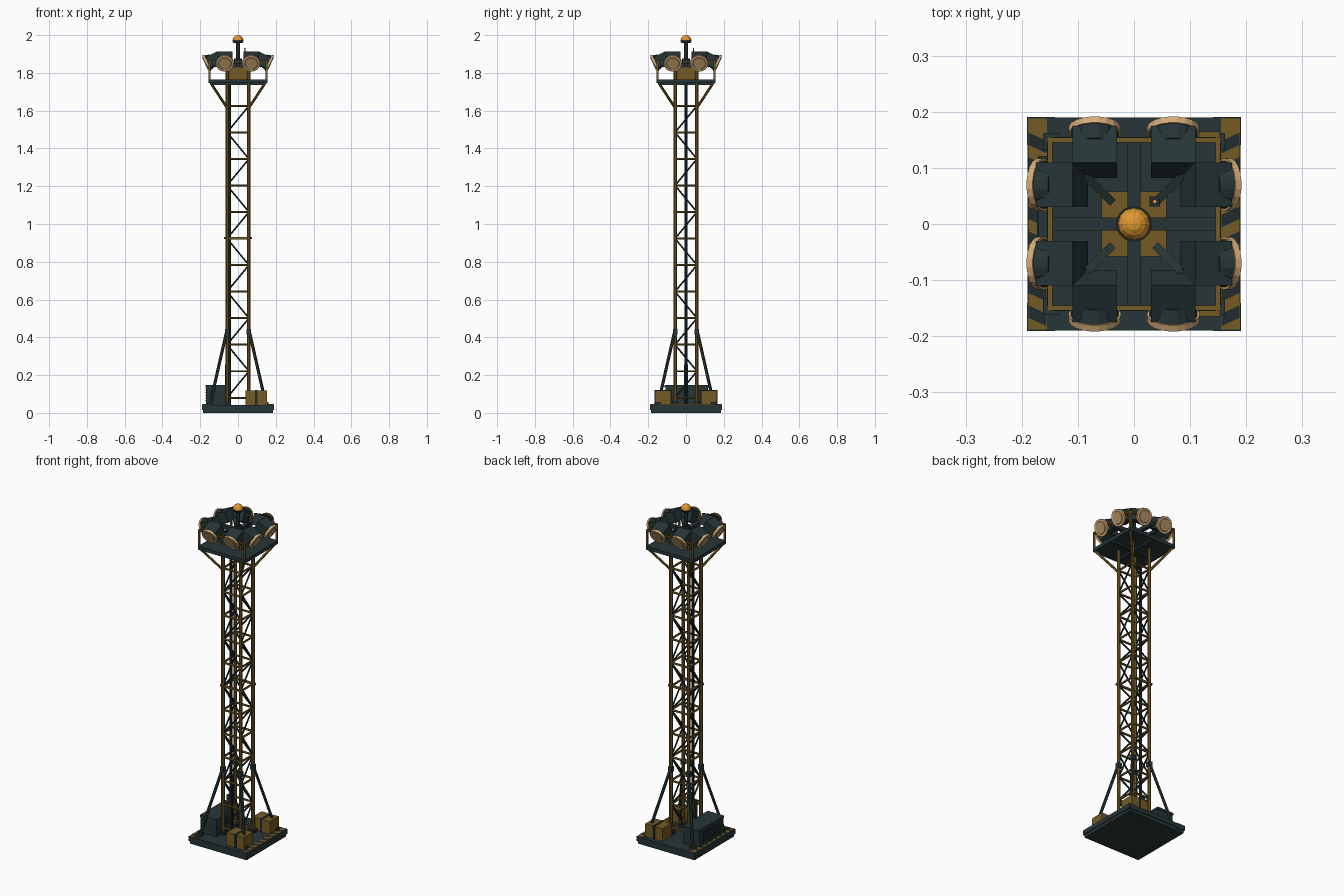
import bpy, bmesh, math
from mathutils import Vector, Matrix

if "Cube" in bpy.data.objects:
    bpy.data.objects.remove(bpy.data.objects["Cube"])


def material(name, r, g, b):
    m = bpy.data.materials.new(name)
    m.diffuse_color = (r, g, b, 1)
    m.use_nodes = True
    m.node_tree.nodes["Principled BSDF"].inputs["Base Color"].default_value = m.diffuse_color
    return m


DARK = material("dark slate", 0.020, 0.036, 0.038)
BLACK = material("dark brace steel", 0.014, 0.024, 0.027)
BROWN = material("ochre paint", 0.175, 0.105, 0.018)
LENS = material("lamp rim tan", 0.66, 0.41, 0.19)
GLASS = material("lamp glass", 0.46, 0.29, 0.13)
ORANGE = material("beacon orange", 0.75, 0.32, 0.03)


class Part:
    """Collects primitives into one named object."""
    def __init__(self, name, mat):
        self.name, self.mat, self.bm = name, mat, bmesh.new()

    def box(self, c, s, rot=None):
        m = Matrix.Translation(c) @ (rot or Matrix()) @ Matrix.Diagonal((*s, 1))
        bmesh.ops.create_cube(self.bm, size=1, matrix=m)
        return self

    def tube(self, a, b, r, n=8, r2=None):
        a, b = Vector(a), Vector(b)
        d = b - a
        rot = d.to_track_quat('Z', 'Y').to_matrix().to_4x4()
        spin = Matrix.Rotation(math.pi / n, 4, 'Z')
        bmesh.ops.create_cone(self.bm, cap_ends=True, segments=n, radius1=r,
                              radius2=r if r2 is None else r2, depth=d.length,
                              matrix=Matrix.Translation((a + b) / 2) @ rot @ spin)
        return self

    def poly(self, pts):
        self.bm.faces.new([self.bm.verts.new(p) for p in pts])
        return self

    def done(self, smooth=False):
        me = bpy.data.meshes.new(self.name)
        bmesh.ops.recalc_face_normals(self.bm, faces=self.bm.faces)
        self.bm.to_mesh(me)
        self.bm.free()
        me.materials.append(self.mat)
        if smooth:
            me.shade_smooth()
        ob = bpy.data.objects.new(self.name, me)
        bpy.context.collection.objects.link(ob)
        return ob


CORNERS = [(sx, sy) for sx in (-1, 1) for sy in (-1, 1)]

# Base slab with corner pads
base = Part("base_slab", DARK)
base.box((0, 0, 0.01), (0.372, 0.372, 0.02)).box((0, 0, 0.031), (0.38, 0.38, 0.024))
for sx, sy in CORNERS:
    base.box((sx * 0.166, sy * 0.166, 0.03), (0.05, 0.05, 0.029))
base.done()

# Hazard strips along both x edges: ochre plate with slanted dark stripes
strip = Part("hazard_strips", BROWN)
stripes = Part("hazard_stripes", BLACK)
for s in (-1, 1):
    strip.box((s * 0.172, 0, 0.0445), (0.034, 0.376, 0.003))
    for k in range(8):
        y, z = -0.17 + k * 0.044, 0.0466
        stripes.poly([(s * 0.156, y - 0.012, z), (s * 0.188, y + 0.003, z),
                      (s * 0.188, y + 0.025, z), (s * 0.156, y + 0.010, z)])
strip.done()
stripes.done()

# Tower legs, feet, outrigger struts, platform braces
L = 0.058
legs = Part("tower_legs", BROWN)
feet = Part("leg_feet", BLACK)
struts = Part("outrigger_struts", DARK)
braces = Part("platform_braces", BROWN)
for sx, sy in CORNERS:
    legs.tube((sx * L, sy * L, 0.04), (sx * L, sy * L, 1.78), 0.010)
    feet.box((sx * L, sy * L, 0.05), (0.034, 0.034, 0.02))
    struts.tube((sx * L, sy * L, 0.44), (sx * 0.148, sy * 0.148, 0.045), 0.0085, 6)
    struts.box((sx * 0.147, sy * 0.147, 0.05), (0.03, 0.03, 0.016))
    struts.box((sx * L, sy * L, 0.43), (0.024, 0.024, 0.03))
    braces.tube((sx * L, sy * L, 1.615), (sx * 0.146, sy * 0.146, 1.75), 0.007, 6)
for p in (legs, feet, struts, braces):
    p.done()

# Lattice: horizontal rings and zigzag diagonals on four sides
rings = Part("lattice_rings", BROWN)
diags = Part("lattice_diagonals", BLACK)
levels = [0.08 + 0.1405 * i for i in range(12)]
for i, z in enumerate(levels):
    for s in (-1, 1):
        rings.tube((-L, s * L, z), (L, s * L, z), 0.006, 6)
        rings.tube((s * L, -L, z), (s * L, L, z), 0.006, 6)
        if i < 11:
            t = 1 if i % 2 == 0 else -1
            z2 = levels[i + 1]
            diags.tube((-t * L, s * L, z), (t * L, s * L, z2), 0.005, 6)
            diags.tube((s * L, -t * L, z), (s * L, t * L, z2), 0.005, 6)
for s in (-1, 1):
    rings.box((0, s * L, 0.925), (0.15, 0.012, 0.010))
rings.done()
diags.done()

# Cable conduit with junction box
conduit = Part("cable_conduit", BLACK)
conduit.tube((-0.045, 0, 0.04), (-0.045, 0, 1.75), 0.008)
conduit.box((-0.054, 0, 0.15), (0.028, 0.022, 0.21))
conduit.done()

# Generator cabinet
gen = Part("generator_cabinet", DARK)
gen.box((-0.117, 0.003, 0.09), (0.105, 0.225, 0.095)).box((-0.117, 0.003, 0.141), (0.108, 0.236, 0.012))
gen.done()
vents = Part("generator_vents", BLACK)
for k in range(5):
    vents.box((-0.170, 0.003, 0.065 + k * 0.014), (0.005, 0.16, 0.006))
vents.done()

# Supply crates with a strap
crates = Part("supply_crates", BROWN)
straps = Part("crate_straps", BLACK)
for s in (-1, 1):
    crates.box((0.097, s * 0.122, 0.08), (0.113, 0.085, 0.078))
    straps.box((0.097, s * 0.122, 0.0805), (0.014, 0.088, 0.081))
crates.done()
straps.done()

# Platform deck with under-beams
deck = Part("platform_deck", DARK)
deck.box((0, 0, 1.756), (0.31, 0.31, 0.02))
deck.box((0, 0, 1.742), (0.28, 0.022, 0.014)).box((0, 0, 1.742), (0.022, 0.28, 0.014))
deck.done()

# Guard rail
rail = Part("guard_rail", BROWN)
for sx, sy in CORNERS:
    rail.box((sx * 0.15, sy * 0.15, 1.815), (0.010, 0.010, 0.10))
for s in (-1, 1):
    rail.box((0, s * 0.15, 1.861), (0.31, 0.009, 0.009))
    rail.box((s * 0.15, 0, 1.861), (0.009, 0.31, 0.009))
rail.done()

# Central hub, cross beams, diagonal lamp arms
hub = Part("lamp_hub", BROWN)
hub.box((0, 0, 1.798), (0.115, 0.115, 0.066))
for sx, sy in CORNERS:
    hub.tube((sx * L, sy * L, 1.766), (sx * L, sy * L, 1.825), 0.010)
hub.done()
arms = Part("lamp_arms", DARK)
arms.box((0, 0, 1.842), (0.30, 0.023, 0.022)).box((0, 0, 1.842), (0.023, 0.30, 0.0215))
for sx, sy in CORNERS:
    arms.tube((sx * 0.04, sy * 0.04, 1.83), (sx * 0.1, sy * 0.1, 1.87), 0.010, 4)
    arms.tube((sx * 0.085, sy * 0.085, 1.86), (sx * 0.07, sy * 0.115, 1.875), 0.007, 6)
    arms.tube((sx * 0.085, sy * 0.085, 1.86), (sx * 0.115, sy * 0.07, 1.875), 0.007, 6)
arms.done()

# Eight floodlights, two per side, tilted down
housing = Part("floodlight_housings", DARK)
rims = Part("floodlight_rims", LENS)
glass = Part("floodlight_glass", GLASS)
tilt = Matrix.Rotation(math.radians(25), 4, 'X')
for q in range(4):
    turn = Matrix.Rotation(q * math.pi / 2, 4, 'Z')
    rot = turn @ tilt
    d = rot.to_3x3() @ Vector((0, -1, 0))
    for s in (-1, 1):
        c = turn @ Vector((s * 0.07, -0.17, 1.85))
        housing.box(c - d * 0.046, (0.08, 0.072, 0.064), rot)
        housing.tube(c - d * 0.035, c - d * 0.008, 0.036, 16, 0.044)
        rims.tube(c - d * 0.010, c + d * 0.002, 0.047, 20)
        glass.tube(c, c + d * 0.005, 0.037, 20, 0.033)
for p in (housing, rims, glass):
    p.done()

# Mast, beacon collar and dome
mast = Part("beacon_mast", BLACK)
mast.tube((0, 0, 1.83), (0, 0, 1.965), 0.010, 12)
mast.tube((0, 0, 1.85), (0, 0, 1.875), 0.022, 12)
mast.tube((0, 0, 1.958), (0, 0, 1.972), 0.024, 16, 0.032)
mast.done()
dome = Part("beacon_dome", ORANGE)
bmesh.ops.create_uvsphere(dome.bm, u_segments=12, v_segments=8, radius=0.029,
                          matrix=Matrix.Translation((0, 0, 1.971)))
low = [v for v in dome.bm.verts if v.co.z < 1.969]
bmesh.ops.delete(dome.bm, geom=low, context='VERTS')
dome.done()

# Small sensor post with a signal light
post = Part("sensor_post", BLACK)
post.box((0.037, 0.04, 1.835), (0.018, 0.018, 0.02)).tube((0.037, 0.04, 1.83), (0.037, 0.04, 1.925), 0.003, 6)
post.done()
tip = Part("sensor_light", ORANGE)
tip.tube((0.037, 0.04, 1.925), (0.037, 0.04, 1.933), 0.004, 6)
tip.done()
